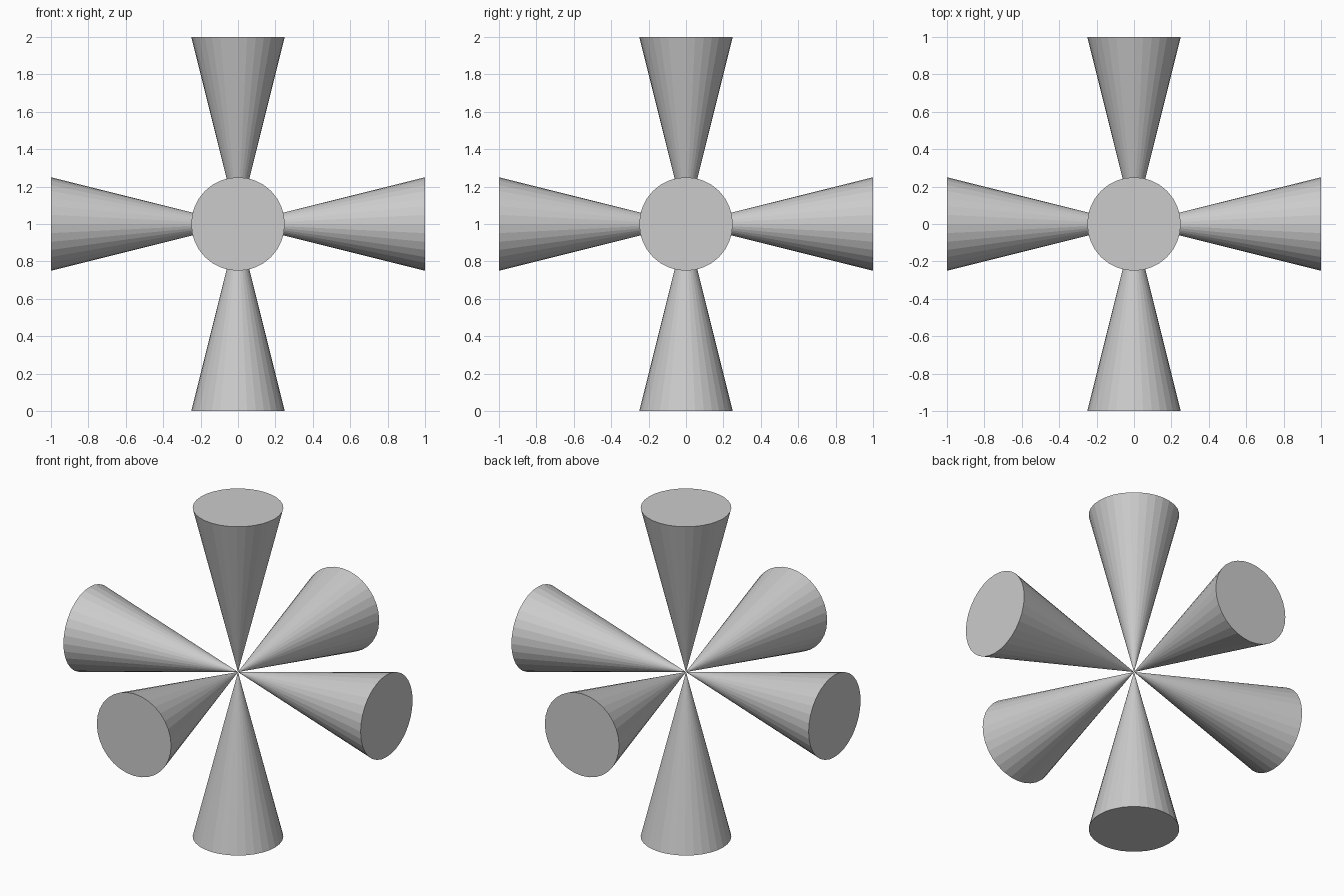
import bpy
from mathutils import Vector

cube = bpy.data.objects.get("Cube")
if cube:
    bpy.data.objects.remove(cube, do_unlink=True)

# Single plain grey material
grey = bpy.data.materials.new("light_grey")
grey.use_nodes = True
colour = (0.6, 0.6, 0.6, 1)
grey.diffuse_color = colour
grey.node_tree.nodes["Principled BSDF"].inputs["Base Color"].default_value = colour

CENTRE = Vector((0, 0, 1))
LENGTH, RADIUS, SIDES = 1.0, 0.25, 32


def add_cone(name, direction):
    """Flat-shaded cone with its tip at the centre and its base facing outward."""
    d = Vector(direction)
    turn = (-d).to_track_quat('Z', 'Y').to_euler()
    bpy.ops.mesh.primitive_cone_add(
        vertices=SIDES, radius1=RADIUS, radius2=0, depth=LENGTH,
        location=CENTRE + d * LENGTH / 2, rotation=turn)
    cone = bpy.context.object
    cone.name = name
    cone.data.materials.append(grey)


# Six cones meeting tip to tip, one along each axis direction
directions = {
    "left_cone": (1, 0, 0), "right_cone": (-1, 0, 0),
    "back_cone": (0, 1, 0), "front_cone": (0, -1, 0),
    "top_cone": (0, 0, 1), "bottom_cone": (0, 0, -1),
}
for name, direction in directions.items():
    add_cone(name, direction)
